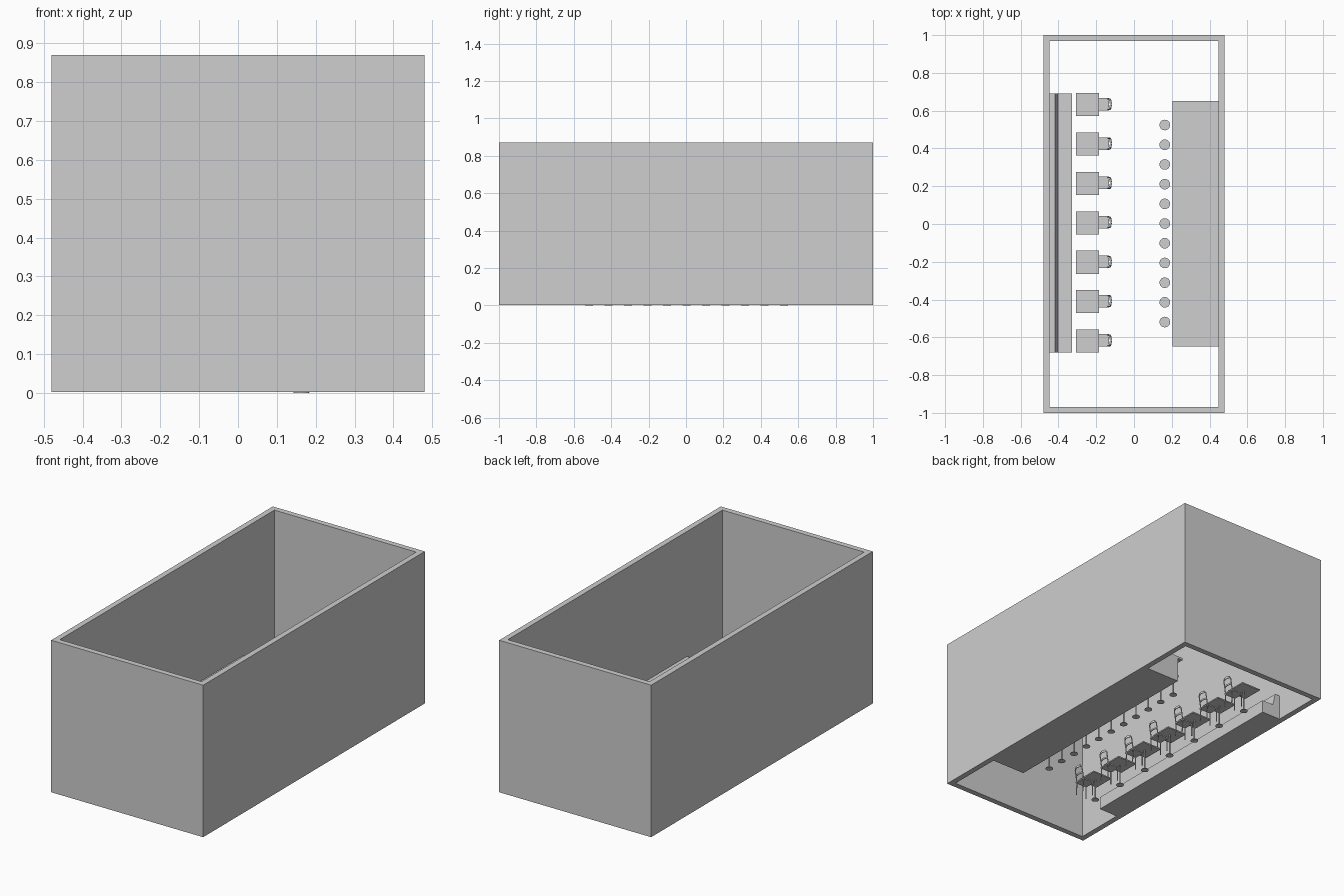
import bpy, bmesh, math
from mathutils import Vector

if "Cube" in bpy.data.objects:
    bpy.data.objects.remove(bpy.data.objects["Cube"])

grey = bpy.data.materials.new("plain_grey")
grey.diffuse_color = (0.62, 0.62, 0.62, 1)
grey.use_nodes = True
grey.node_tree.nodes["Principled BSDF"].inputs["Base Color"].default_value = grey.diffuse_color


def finish(name, bm, smooth=False):
    bmesh.ops.recalc_face_normals(bm, faces=bm.faces[:])
    mesh = bpy.data.meshes.new(name)
    bm.to_mesh(mesh)
    bm.free()
    mesh.materials.append(grey)
    ob = bpy.data.objects.new(name, mesh)
    bpy.context.collection.objects.link(ob)
    if smooth:
        bpy.ops.object.select_all(action='DESELECT')
        ob.select_set(True)
        bpy.context.view_layer.objects.active = ob
        bpy.ops.object.shade_smooth_by_angle(angle=math.radians(40))
    return ob


def box(bm, x0, x1, y0, y1, z0, z1):
    vs = bmesh.ops.create_cube(bm, size=1)["verts"]
    for v in vs:
        v.co = Vector(((x0 + x1) / 2 + v.co.x * (x1 - x0),
                       (y0 + y1) / 2 + v.co.y * (y1 - y0),
                       (z0 + z1) / 2 + v.co.z * (z1 - z0)))


def disc(bm, r0, r1, z0, z1, seg=24):
    vs = bmesh.ops.create_cone(bm, cap_ends=True, segments=seg,
                               radius1=r0, radius2=r1, depth=z1 - z0)["verts"]
    bmesh.ops.translate(bm, verts=vs, vec=(0, 0, (z0 + z1) / 2))


def rod(bm, a, b, r, seg=8):
    a, b = Vector(a), Vector(b)
    d = b - a
    vs = bmesh.ops.create_cone(bm, cap_ends=True, segments=seg,
                               radius1=r, radius2=r, depth=d.length)["verts"]
    q = Vector((0, 0, 1)).rotation_difference(d)
    for v in vs:
        v.co = q @ v.co + (a + b) / 2


def extrude_y(bm, pts, y0, y1):
    f = bm.faces.new([bm.verts.new((x, y0, z)) for x, z in pts])
    g = bmesh.ops.extrude_face_region(bm, geom=[f])["geom"]
    bmesh.ops.translate(bm, vec=(0, y1 - y0, 0),
                        verts=[v for v in g if isinstance(v, bmesh.types.BMVert)])


def repeat(ob, name, places):
    """Place linked copies of a part at each (x, y)."""
    for i, (x, y) in enumerate(places):
        o = ob if i == 0 else ob.copy()
        if i:
            bpy.context.collection.objects.link(o)
        o.name = f"{name}_{i + 1}"
        o.location = (x, y, 0)


# Room walls: a rectangular ring, open above and below
bm = bmesh.new()
rings = []
for hx, hy, z in ((.48, 1, .002), (.48, 1, .87), (.448, .968, .87), (.448, .968, .002)):
    rings.append([bm.verts.new((sx * hx, sy * hy, z))
                  for sx, sy in ((-1, -1), (1, -1), (1, 1), (-1, 1))])
for i in range(4):
    a, b = rings[i], rings[(i + 1) % 4]
    for j in range(4):
        k = (j + 1) % 4
        bm.faces.new((a[j], a[k], b[k], b[j]))
finish("room_walls", bm)

# Bar counter with a top that overhangs on the stool side
bm = bmesh.new()
extrude_y(bm, [(.448, .002), (.238, .002), (.238, .145), (.204, .145),
               (.204, .157), (.448, .157)], -.648, .652)
finish("bar_counter", bm)

# Wall bench with a sloping backrest
bm = bmesh.new()
extrude_y(bm, [(-.448, .002), (-.329, .002), (-.329, .075), (-.402, .075),
               (-.418, .147), (-.448, .147)], -.68, .69)
finish("wall_bench", bm)

# Bar stools
bm = bmesh.new()
disc(bm, .021, .019, 0, .004)
disc(bm, .004, .004, .004, .112, 12)
disc(bm, .028, .028, .112, .122)
repeat(finish("bar_stool", bm, True), "bar_stool",
       [(.163, .0025 + .1043 * i) for i in range(-5, 6)])

# Pedestal tables
bm = bmesh.new()
disc(bm, .021, .019, 0.002, .006)
disc(bm, .004, .004, .006, .128, 12)
box(bm, -.061, .061, -.061, .061, .128, .135)
repeat(finish("table", bm, True), "table",
       [(-.246, .006 + .2085 * i) for i in range(-3, 4)])

# Chairs facing the tables: seat, four legs, curved back posts and rails
bm = bmesh.new()
box(bm, -.042, .032, -.033, .033, .078, .085)
for s in (-1, 1):
    rod(bm, (-.037, s * .028, .002), (-.037, s * .028, .08), .003)
    rod(bm, (.031, s * .028, .002), (.027, s * .028, .082), .003)
    rod(bm, (.027, s * .028, .08), (.039, s * .028, .153), .003)
    rod(bm, (.039, s * .028, .151), (.044, s * .018, .165), .003)
for z0, z1, x in ((.115, .124, .034), (.154, .167, .042)):
    n, w = 6, (.028 if z0 < .15 else .02)
    pts = []
    for k in range(n + 1):
        t = -1 + 2 * k / n
        pts.append((x + .007 * (1 - t * t), t * w))
    pts += [(px - .004, py) for px, py in reversed(pts)]
    low = [bm.verts.new((px, py, z0)) for px, py in pts]
    top = [bm.verts.new((px, py, z1)) for px, py in pts]
    m = len(pts)
    for k in range(m):
        j = (k + 1) % m
        bm.faces.new((low[k], low[j], top[j], top[k]))
    for ring in (low, top):
        for k in range(n):
            bm.faces.new((ring[k], ring[k + 1], ring[m - 2 - k], ring[m - 1 - k]))
repeat(finish("chair", bm, True), "chair",
       [(-.165, .009 + .2085 * i) for i in range(-3, 4)])
